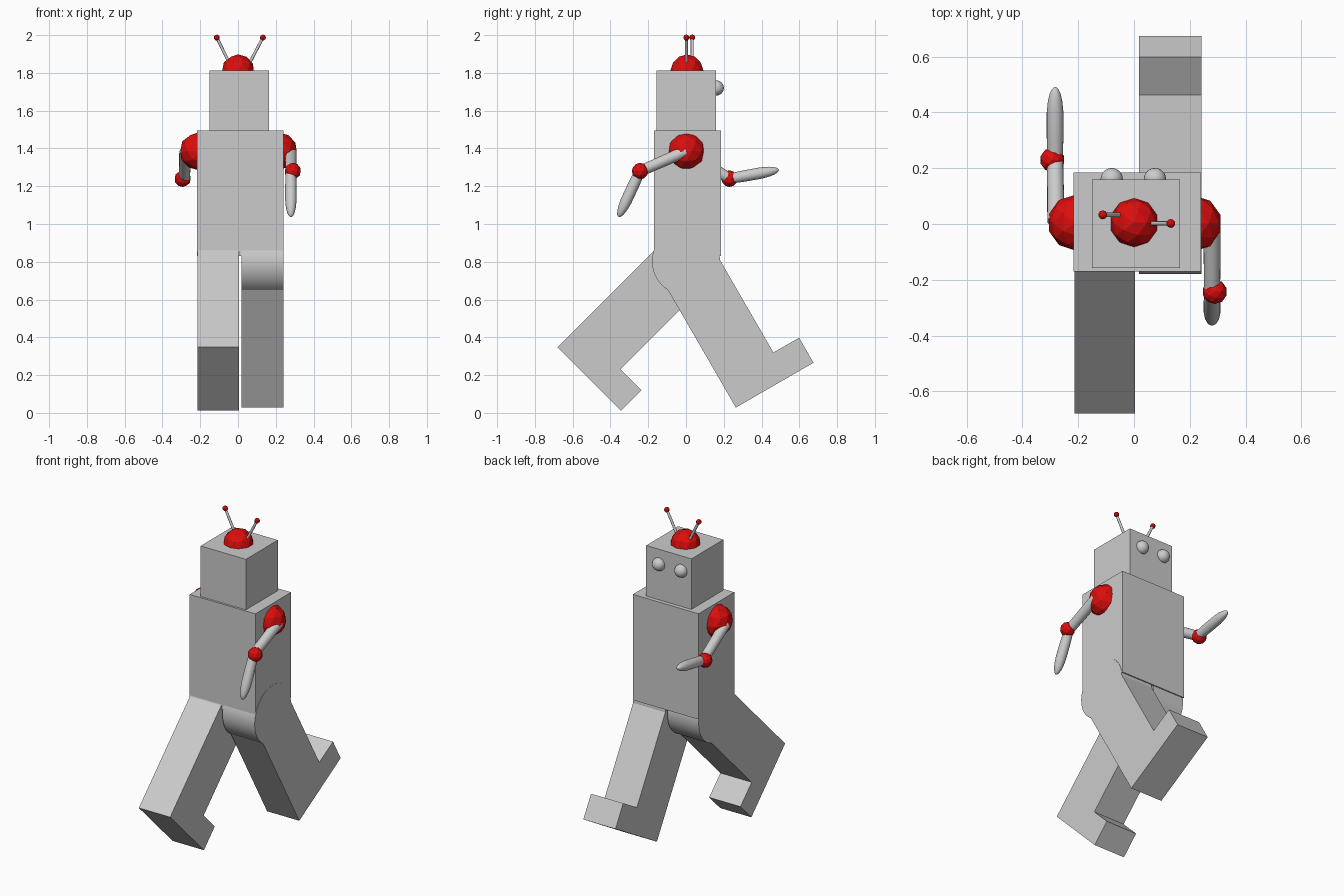
import bpy, bmesh, math
from mathutils import Vector

if "Cube" in bpy.data.objects:
    bpy.data.objects.remove(bpy.data.objects["Cube"])


def material(name, rgb):
    m = bpy.data.materials.new(name)
    m.diffuse_color = (*rgb, 1)
    m.use_nodes = True
    m.node_tree.nodes["Principled BSDF"].inputs["Base Color"].default_value = m.diffuse_color
    return m


GREY = material("grey metal", (0.6, 0.6, 0.6))
RED = material("red", (0.72, 0.004, 0.004))


def finish(name, bm, mat, smooth=False):
    bmesh.ops.recalc_face_normals(bm, faces=bm.faces)
    me = bpy.data.meshes.new(name)
    bm.to_mesh(me)
    bm.free()
    me.materials.append(mat)
    ob = bpy.data.objects.new(name, me)
    bpy.context.collection.objects.link(ob)
    if smooth:
        bpy.ops.object.select_all(action='DESELECT')
        ob.select_set(True)
        bpy.context.view_layer.objects.active = ob
        bpy.ops.object.shade_smooth_by_angle(angle=math.radians(40))
    return ob


def box(name, lo, hi, mat):
    bm = bmesh.new()
    bmesh.ops.create_cube(bm, size=1)
    lo, hi = Vector(lo), Vector(hi)
    for v in bm.verts:
        v.co = (lo + hi) / 2 + v.co * (hi - lo)
    return finish(name, bm, mat)


def ball(name, centre, r, mat, subdiv=2, smooth=False):
    bm = bmesh.new()
    bmesh.ops.create_icosphere(bm, subdivisions=subdiv, radius=r)
    bmesh.ops.translate(bm, verts=bm.verts, vec=centre)
    return finish(name, bm, mat, smooth)


def rod(name, a, b, profile, sides, mat):
    """Round limb from a to b; profile holds (fraction along, radius)."""
    a, b = Vector(a), Vector(b)
    turn = (b - a).to_track_quat('Z', 'Y')
    bm = bmesh.new()
    rings = []
    for t, r in profile:
        rings.append([bm.verts.new(a + (b - a) * t + turn @ Vector(
            (r * math.cos(k * math.tau / sides), r * math.sin(k * math.tau / sides), 0)))
            for k in range(sides)])
    for p, q in zip(rings, rings[1:]):
        for k in range(sides):
            j = (k + 1) % sides
            bm.faces.new((p[k], p[j], q[j], q[k]))
    bm.faces.new(rings[0])
    bm.faces.new(rings[-1])
    return finish(name, bm, mat, True)


def leg(side, x0, x1, angle):
    """L-shaped leg and foot swung about the hip, with a round hip joint."""
    pivot = Vector((0, 0, 0.803))
    w, length, foot, toe = 0.159, 0.803, 0.153, 0.316
    outline = [(-w, 0), (w, 0), (w, foot - length), (toe, foot - length),
               (toe, -length), (-w, -length)]
    c, s = math.cos(angle), math.sin(angle)
    bm = bmesh.new()
    face = bm.faces.new([bm.verts.new((x0, pivot.y + y * c - z * s, pivot.z + y * s + z * c))
                         for y, z in outline])
    ext = bmesh.ops.extrude_face_region(bm, geom=[face])
    bmesh.ops.translate(bm, vec=(x1 - x0, 0, 0),
                        verts=[g for g in ext["geom"] if isinstance(g, bmesh.types.BMVert)])
    finish(side + "_leg", bm, GREY)
    rod(side + "_hip", (x0, 0, pivot.z), (x1, 0, pivot.z), [(0, 0.18), (1, 0.18)], 48, GREY)


# Body and head
box("torso", (-0.217, -0.17, 0.83), (0.24, 0.185, 1.495), GREY)
box("head", (-0.15, -0.157, 1.495), (0.165, 0.16, 1.813), GREY)
ball("head_dome", (0, 0.005, 1.81), 0.088, RED)
for side, x in (("left", -0.08), ("right", 0.075)):
    ball(side + "_eye", (x, 0.161, 1.72), 0.04, GREY, 3, True)

# Antennae
for side, base, tip in (("left", (-0.04, 0.033, 1.84), (-0.112, 0.033, 1.987)),
                        ("right", (0.055, 0.002, 1.84), (0.132, 0.002, 1.987))):
    rod(side + "_antenna", base, tip, [(0, 0.008), (1, 0.008)], 12, GREY)
    ball(side + "_antenna_tip", tip, 0.016, RED)

# Legs in mid stride
leg("left", -0.214, 0.004, math.radians(-45))
leg("right", 0.018, 0.242, math.radians(30))

# Arms: shoulder ball, upper arm, elbow ball, tapered forearm
UPPER = [(0, 0.031), (1, 0.029)]
FORE = [(0, 0.027), (0.3, 0.03), (0.65, 0.03), (0.8, 0.026), (0.9, 0.02),
        (0.96, 0.013), (0.99, 0.006), (1, 0.001)]
for side, shoulder, start, elbow, hand in (
        ("left", (-0.21, 0.005, 1.385), (-0.28, 0.01, 1.38), (-0.283, 0.23, 1.24), (-0.283, 0.492, 1.287)),
        ("right", (0.215, 0.002, 1.385), (0.28, 0, 1.385), (0.28, -0.243, 1.28), (0.28, -0.357, 1.037))):
    ball(side + "_shoulder", shoulder, 0.1, RED)
    rod(side + "_upper_arm", start, elbow, UPPER, 20, GREY)
    ball(side + "_elbow", (elbow[0] * 1.035, elbow[1], elbow[2]), 0.044, RED)
    rod(side + "_forearm", elbow, hand, FORE, 20, GREY)
